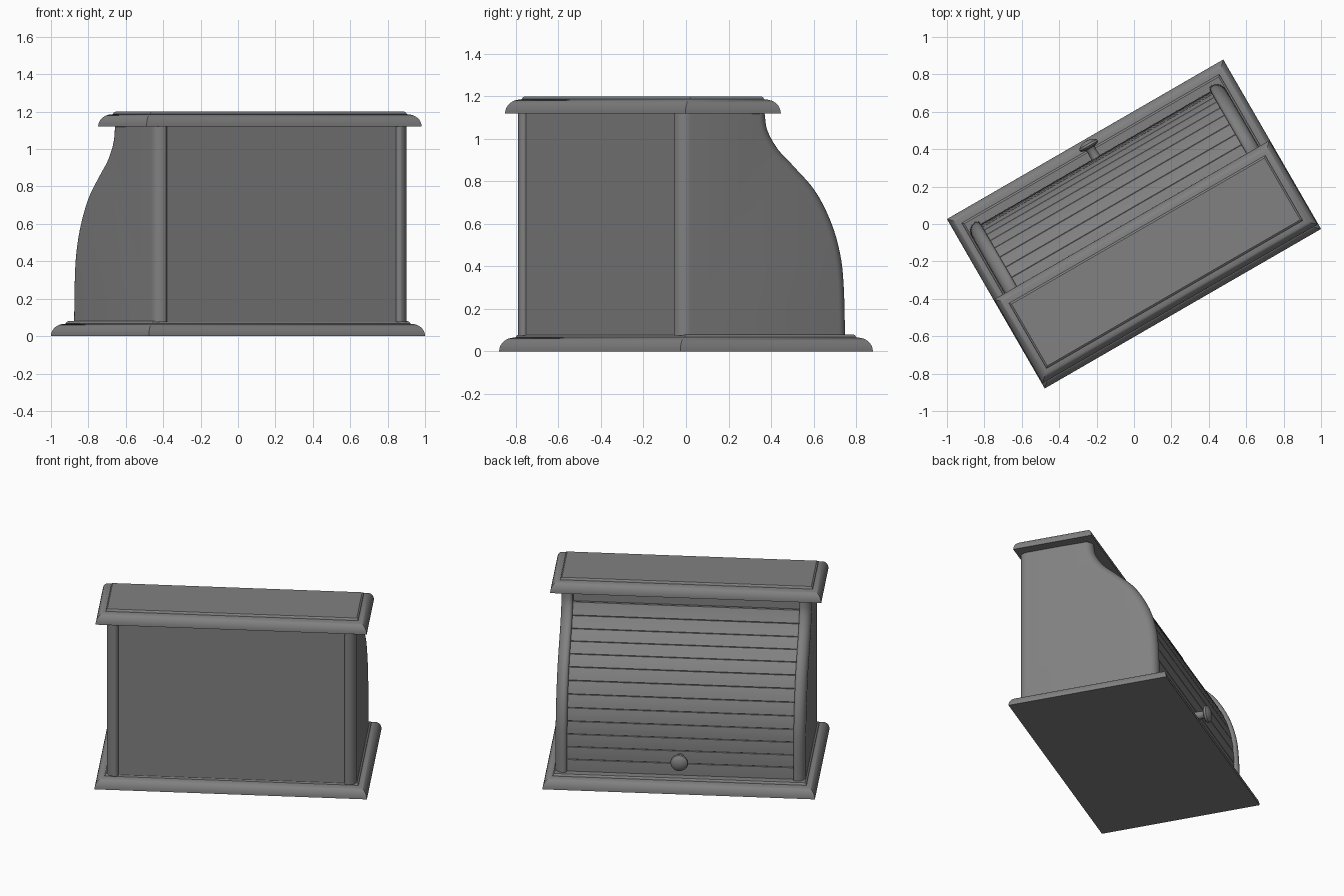
import bpy, bmesh, math
from mathutils import Vector

if "Cube" in bpy.data.objects:
    bpy.data.objects.remove(bpy.data.objects["Cube"])

TURN = math.radians(30)   # the whole box is turned about z; local +Y is the door side

grey = bpy.data.materials.new("dark_grey")
grey.diffuse_color = (.22, .22, .22, 1)
grey.use_nodes = True
grey.node_tree.nodes["Principled BSDF"].inputs["Base Color"].default_value = grey.diffuse_color


def finish(name, bm, smooth=True):
    bmesh.ops.recalc_face_normals(bm, faces=bm.faces)
    me = bpy.data.meshes.new(name)
    bm.to_mesh(me)
    bm.free()
    me.materials.append(grey)
    ob = bpy.data.objects.new(name, me)
    bpy.context.collection.objects.link(ob)
    ob.rotation_euler.z = TURN
    if smooth:
        bpy.ops.object.select_all(action='DESELECT')
        ob.select_set(True)
        bpy.context.view_layer.objects.active = ob
        bpy.ops.object.shade_smooth_by_angle(angle=math.radians(32))
    return ob


def loft(name, rings, smooth=True):
    """Skin equal-length closed rings and cap both ends."""
    bm = bmesh.new()
    vs = [[bm.verts.new(p) for p in r] for r in rings]
    n = len(vs[0])
    for a, b in zip(vs, vs[1:]):
        for i in range(n):
            j = (i + 1) % n
            bm.faces.new((a[i], a[j], b[j], b[i]))
    bm.faces.new(vs[0])
    bm.faces.new(vs[-1])
    return finish(name, bm, smooth)


def slab(name, x, y0, y1, z0, z1):
    rect = [(-x, y0), (x, y0), (x, y1), (-x, y1)]
    return loft(name, [[(a, b, z) for a, b in rect] for z in (z0, z1)], False)


def moulded_plate(name, x, y0, y1, z):
    """Board with a quarter-round edge and a small step on top."""
    steps = [(.052 * (1 - math.cos(t)), .065 * math.sin(t))
             for t in (k * math.pi / 16 for k in range(9))]
    steps += [(.058, .067), (.061, .075), (.068, .08)]
    rings = [[(-x + d, y0 + d, z + h), (x - d, y0 + d, z + h),
              (x - d, y1 - d, z + h), (-x + d, y1 - d, z + h)] for d, h in steps]
    return loft(name, rings)


def spline(pts, n=8):
    """Catmull-Rom through the points."""
    p = [Vector(q) for q in pts]
    p = [2 * p[0] - p[1]] + p + [2 * p[-1] - p[-2]]
    out = []
    for a, b, c, d in zip(p, p[1:], p[2:], p[3:]):
        for k in range(n):
            t = k / n
            out.append(.5 * (2 * b + (c - a) * t + (2 * a - 5 * b + 4 * c - d) * t * t
                             + (3 * b - a - 3 * c + d) * t ** 3))
    return out + [p[-2]]


def inset(curve, d):
    """Shift the front curve inwards along its normals."""
    out = []
    for i, p in enumerate(curve):
        t = (curve[min(i + 1, len(curve) - 1)] - curve[max(i - 1, 0)]).normalized()
        out.append(p + Vector((-t.y, t.x)) * d)
    return out


# Ogee front curve (y, z)
front = spline([(.427, .075), (.42, .3), (.402, .45), (.354, .6), (.267, .75),
                (.147, .87), (.062, .95), (.005, 1.04), (-.011, 1.125)])

# Base and top boards
moulded_plate("base_board", .853, -.523, .523, 0)
moulded_plate("top_board", .849, -.493, .025, 1.12)

# Side panels: wide round on the outer edges, small round on the inner ones
OUT, IN, X_OUT, X_IN = .055, .02, .784, .709
edge = [(X_OUT - OUT * (1 - math.cos(t)), OUT * (1 - math.sin(t)))
        for t in (k * math.pi / 16 for k in range(9))]
edge += [(X_IN + IN * (1 - math.sin(t)), IN * (1 - math.cos(t)))
         for t in (k * math.pi / 8 for k in range(5))]
for name, s in (("left_side", -1), ("right_side", 1)):
    rings = []
    for x, d in edge:
        ring = [(s * x, p.x, p.y) for p in inset(front, d - .008)]
        ring += [(s * x, -.483 + d, 1.125), (s * x, -.483 + d, .075)]
        rings.append(ring)
    loft(name, rings)

# Back panel and header rail behind the top of the door
slab("back_panel", .714, -.46, -.42, .075, 1.125)
slab("header_rail", .714, -.085, -.05, .95, 1.125)

# Roll-up slatted door following the side curve
path = inset(front, .016)
lengths = [0]
for a, b in zip(path, path[1:]):
    lengths.append(lengths[-1] + (b - a).length)


def at(s, depth):
    i = max(j for j in range(len(path) - 1) if lengths[j] <= s)
    t = (path[i + 1] - path[i]).normalized()
    return path[i] + t * (s - lengths[i]) + Vector((-t.y, t.x)) * depth


SLATS = 13
door_len = lengths[-1] - .075
pitch = door_len / SLATS
outer, inner = [], []
for k in range(SLATS):
    s = k * pitch
    for f, depth in ((.0, .005), (.03, .001), (.35, 0), (.65, 0), (.97, .001)):
        outer.append(at(s + f * pitch, depth))
    inner.append(at(s, .035))
outer.append(at(door_len, .005))
inner.append(at(door_len, .035))
section = outer + inner[::-1]
loft("roll_door", [[(x, p.x, p.y) for p in section] for x in (-.714, .714)])

# Turned door knob: (radius, y) profile
knob = [(.030, .38), (.026, .41), (.024, .455), (.030, .468), (.05, .474),
        (.056, .482), (.053, .494), (.040, .503), (.022, .510), (.006, .512)]
N = 32
loft("door_knob", [[(r * math.cos(2 * math.pi * i / N), y,
                     .20 + r * math.sin(2 * math.pi * i / N)) for i in range(N)]
                   for r, y in knob])
